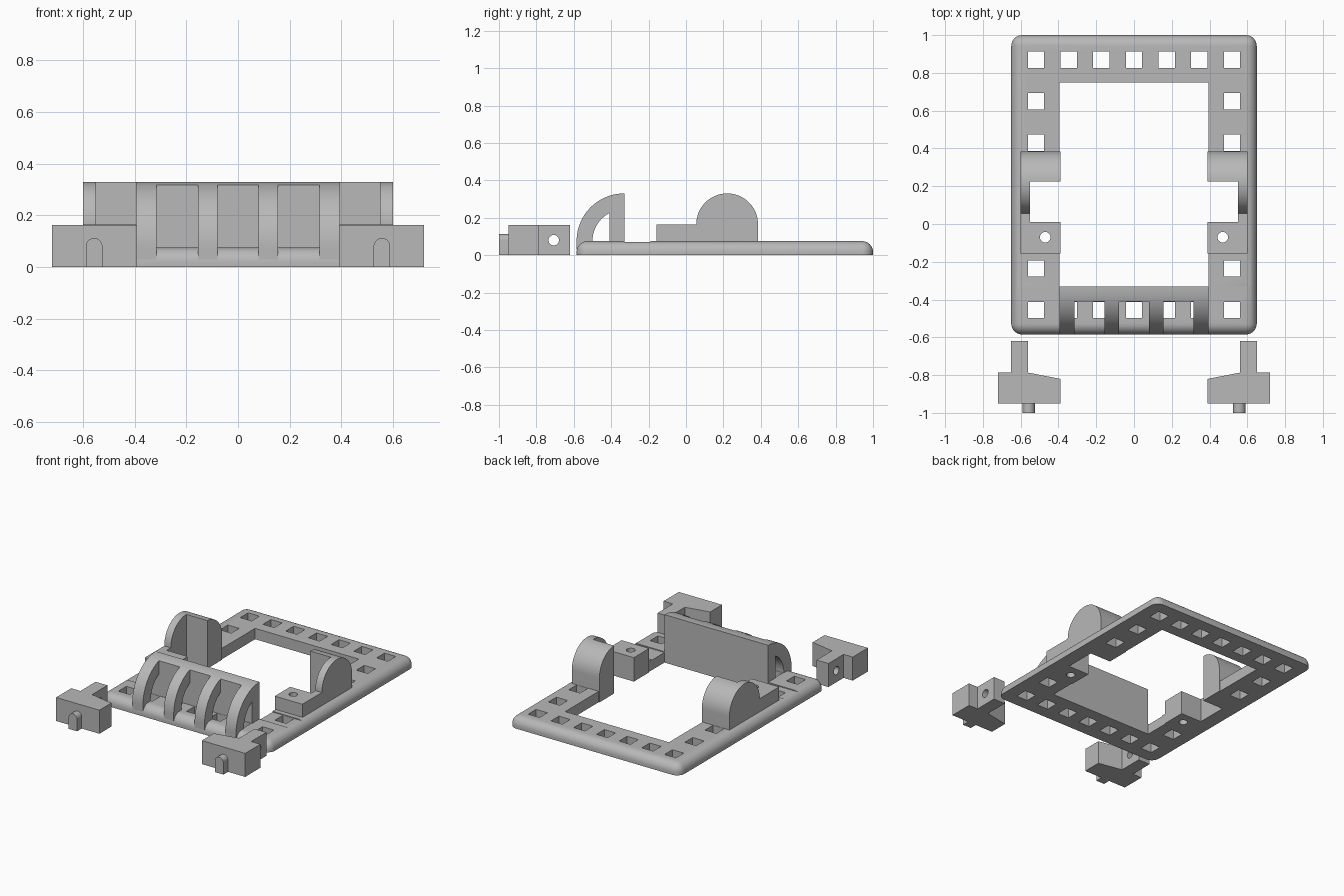
import bpy, bmesh, math
from mathutils import Vector

if "Cube" in bpy.data.objects:
    bpy.data.objects.remove(bpy.data.objects["Cube"], do_unlink=True)

grey = bpy.data.materials.new("light grey plastic")
grey.use_nodes = True
COLOR = (0.48, 0.48, 0.48, 1)
grey.diffuse_color = COLOR
grey.node_tree.nodes["Principled BSDF"].inputs["Base Color"].default_value = COLOR


def finish(name, bm):
    bmesh.ops.recalc_face_normals(bm, faces=bm.faces[:])
    me = bpy.data.meshes.new(name)
    bm.to_mesh(me)
    bm.free()
    me.materials.append(grey)
    ob = bpy.data.objects.new(name, me)
    bpy.context.collection.objects.link(ob)
    return ob


def prism(name, pts, axis, lo, hi):
    """Extrude a profile along x (points are y,z) or z (points are x,y)."""
    bm = bmesh.new()
    place = (lambda p, h: (h, p[0], p[1])) if axis == "x" else (lambda p, h: (p[0], p[1], h))
    face = bm.faces.new([bm.verts.new(place(p, lo)) for p in pts])
    new = bmesh.ops.extrude_face_region(bm, geom=[face])["geom"]
    step = Vector(place((0, 0), hi - lo))
    bmesh.ops.translate(bm, verts=[v for v in new if isinstance(v, bmesh.types.BMVert)], vec=step)
    return finish(name, bm)


def box(name, x, y, z):
    return prism(name, [(x[0], y[0]), (x[1], y[0]), (x[1], y[1]), (x[0], y[1])], "z", *z)


def arc(cy, cz, r, a, b, n=20):
    return [(cy + r * math.cos(math.radians(a + (b - a) * i / n)),
             cz + r * math.sin(math.radians(a + (b - a) * i / n))) for i in range(n + 1)]


def select(ob):
    bpy.ops.object.select_all(action="DESELECT")
    ob.select_set(True)
    bpy.context.view_layer.objects.active = ob


def cut(ob, *cutters):
    select(ob)
    for c in cutters:
        c.hide_render = True
        mod = ob.modifiers.new("cut", "BOOLEAN")
        mod.operation, mod.solver, mod.object = "DIFFERENCE", "EXACT", c
        bpy.ops.object.modifier_apply(modifier=mod.name)
        bpy.data.objects.remove(c, do_unlink=True)


def smooth(ob):
    select(ob)
    bpy.ops.object.shade_smooth_by_angle(angle=math.radians(30))


# Base frame: slab with rounded top rim and corners
frame = box("base_frame", (-0.65, 0.65), (-0.585, 1.0), (0, 0.075))
bm = bmesh.new()
bm.from_mesh(frame.data)
rim = [e for e in bm.edges if max(v.co.z for v in e.verts) > 0.05]
bmesh.ops.bevel(bm, geom=rim, offset=0.058, segments=8, profile=0.5, affect="EDGES")
bm.to_mesh(frame.data)
bm.free()

# Window, bearing pockets and shallow step in the frame
cut(frame, box("window_cutter", (-0.395, 0.395), (-0.33, 0.75), (-1, 1)),
    box("pocket_cutter", (-0.55, 0.55), (0.01, 0.225), (-1, 1)),
    box("step_cutter", (-1, 1), (-0.33, -0.19), (0.069, 1)))

# Square lattice holes along the border
spots = [(i * 0.173, y) for i in range(-3, 4) for y in (0.87, -0.455)]
spots += [(s * 0.519, y) for s in (-1, 1) for y in (0.65, 0.43, -0.235)]
h = 0.043
for x, y in spots:
    cut(frame, box("hole_cutter", (x - h, x + h), (y - h, y + h), (-1, 1)))
cut(frame, *[prism("screw_cutter", arc(s * 0.47, -0.07, 0.029, 0, 345, 23), "z", -1, 1)
             for s in (-1, 1)])
smooth(frame)

# Front guard: upright wall with curved top, and four curved ribs
CY, CZ, R, RI = -0.33, 0.075, 0.255, 0.17
split = math.degrees(math.acos(-0.08 / R))
inner = math.degrees(math.acos(-0.08 / RI))
wall = prism("guard_wall", [(CY, 0.0)] + arc(CY, CZ, R, 90, split, 6) + [(-0.41, 0.0)],
             "x", -0.395, 0.395)
smooth(wall)
rib_profile = arc(CY, CZ, R, split, 180) + [(-0.585, 0.03), (-0.5, 0.03)] + arc(CY, CZ, RI, 180, inner)
for i, (lo, hi) in enumerate([(-0.395, -0.315), (-0.155, -0.08), (0.08, 0.155), (0.315, 0.395)]):
    smooth(prism(f"guard_rib_{i + 1}", rib_profile, "x", lo, hi))

for s, side in ((1, "left"), (-1, "right")):
    def sx(a, b):
        return sorted((s * a, s * b))

    # Rounded bearing: thick rear half and thin outer wall
    ear = prism(side + "_bearing", [(0.055, 0.0)] + [(0.385, 0.0)] + arc(0.22, 0.165, 0.165, 0, 180, 32),
                "x", *sx(0.39, 0.60))
    cut(ear, box("ear_cutter", sx(0.3, 0.55), (-0.1, 0.225), (-1, 1)))
    smooth(ear)

    # Screw block in front of the bearing, with a connecting wall
    block = box(side + "_screw_block", sx(0.39, 0.60), (-0.157, 0.06), (0, 0.165))
    cut(block, box("block_cutter", sx(0.3, 0.55), (0.01, 0.2), (-1, 1)),
        prism("screw_cutter", arc(s * 0.47, -0.07, 0.028, 0, 345, 23), "z", -1, 1))
    smooth(block)

    # Separate clip with arm, cross hole and arched peg
    outline = [(0.39, -0.95), (0.72, -0.95), (0.72, -0.785), (0.65, -0.785),
               (0.65, -0.62), (0.56, -0.62), (0.56, -0.787), (0.39, -0.82)]
    clip = prism(side + "_clip", [(s * x, y) for x, y in outline], "z", 0, 0.162)
    cut(clip, prism("pin_cutter", arc(-0.707, 0.08, 0.028, 0, 345, 23), "x", *sx(0.5, 0.8)))
    smooth(clip)
    peg = prism(side + "_clip_peg", [(s * 0.557 - 0.032, 0.0), (s * 0.557 + 0.032, 0.0)]
                + arc(s * 0.557, 0.08, 0.032, 0, 180, 16), "z", 0, 0.055)
    for v in peg.data.vertices:
        x, z, d = v.co
        v.co = (x, -1.0 + d, z)
    peg.data.flip_normals()
    smooth(peg)
